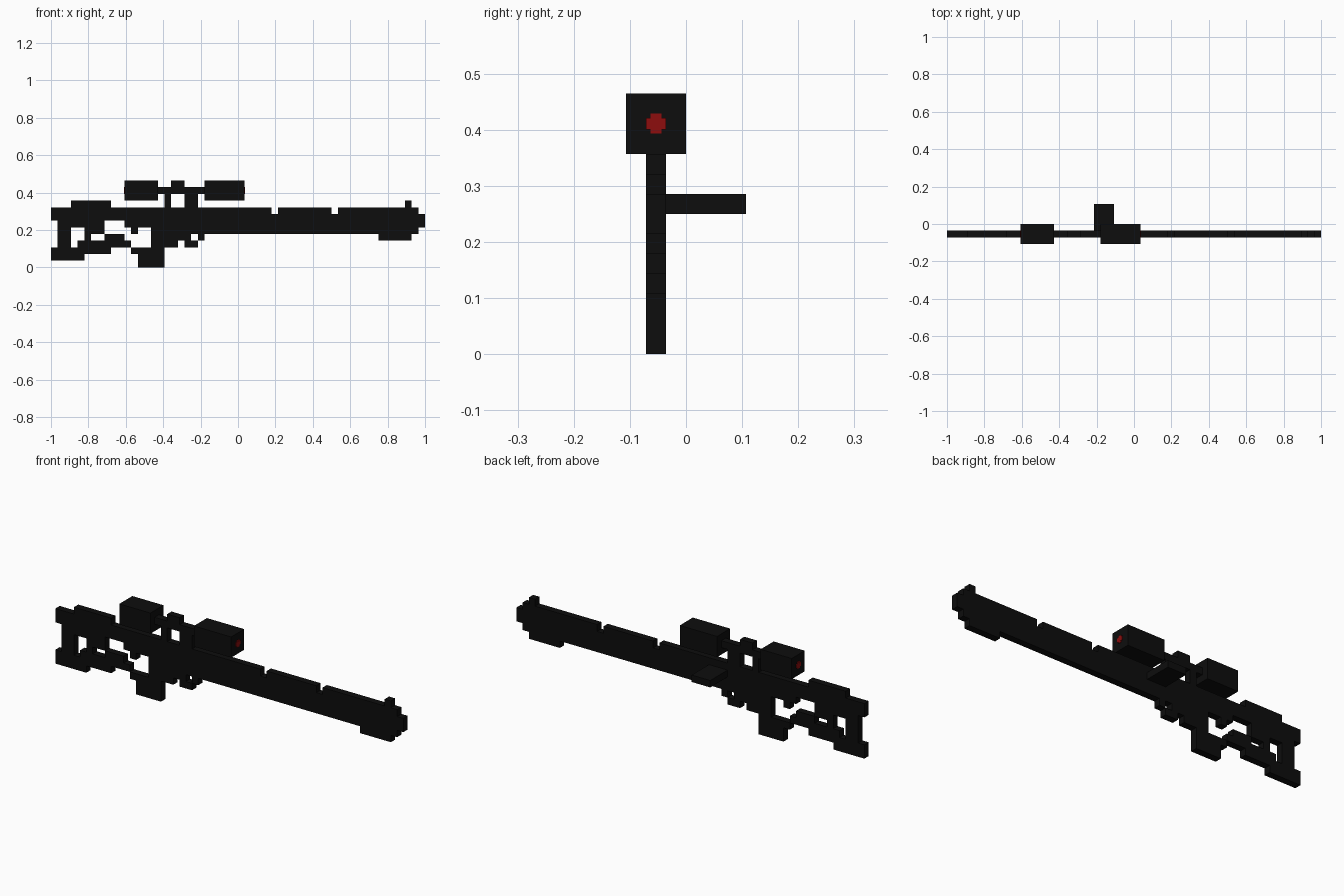
import bpy, bmesh

if "Cube" in bpy.data.objects:
    bpy.data.objects.remove(bpy.data.objects["Cube"])

U = 2 / 56          # one block; x counts blocks from the left end, z from the ground


def material(name, rgb):
    m = bpy.data.materials.new(name)
    m.diffuse_color = (*rgb, 1)
    m.use_nodes = True
    m.node_tree.nodes["Principled BSDF"].inputs["Base Color"].default_value = m.diffuse_color
    return m


BLACK = material("matte black", (0.004, 0.004, 0.004))
RED = material("lens red", (0.27, 0.004, 0.004))


def finish(bm, name, mat):
    bmesh.ops.recalc_face_normals(bm, faces=bm.faces)
    me = bpy.data.meshes.new(name)
    bm.to_mesh(me)
    bm.free()
    me.materials.append(mat)
    ob = bpy.data.objects.new(name, me)
    bpy.context.collection.objects.link(ob)
    return ob


def plate(name, rects, holes=(), y0=-2, y1=-1):
    """Union of block rectangles (x0, x1, z0, z1) minus holes, extruded along y."""
    def cells(rs):
        return {(x, z) for a, b, c, d in rs for x in range(a, b) for z in range(c, d)}
    bm = bmesh.new()
    for x, z in sorted(cells(rects) - cells(holes)):
        bm.faces.new([bm.verts.new(((x + i - 28) * U, y0 * U, (z + k) * U))
                      for i, k in ((0, 0), (1, 0), (1, 1), (0, 1))])
    bmesh.ops.remove_doubles(bm, verts=bm.verts, dist=1e-4)
    ext = bmesh.ops.extrude_face_region(bm, geom=bm.faces[:], use_keep_orig=True)
    moved = [v for v in ext["geom"] if isinstance(v, bmesh.types.BMVert)]
    bmesh.ops.translate(bm, verts=moved, vec=(0, (y1 - y0) * U, 0))
    return finish(bm, name, BLACK)


def box(bm, x, y, z):
    r = bmesh.ops.create_cube(bm, size=1)
    for v in r["verts"]:
        v.co = [a + (b - a) * (c + 0.5) for (a, b), c in zip((x, y, z), v.co)]


# shoulder stock with cheek rest and open frame
plate("stock",
      [(0, 12, 7, 9), (3, 9, 9, 10), (1, 9, 3, 7), (0, 9, 2, 3), (0, 5, 1, 3),
       (9, 12, 3, 4), (8, 11, 4, 5), (11, 12, 6, 7)],
      [(3, 5, 4, 6), (3, 4, 3, 4), (6, 7, 4, 5), (7, 8, 4, 5), (8, 9, 5, 7)])
# pistol grip and trigger
plate("grip", [(13, 17, 0, 2), (12, 17, 2, 3), (15, 18, 3, 5), (12, 13, 5, 6)])
# receiver
plate("receiver", [(12, 33, 6, 8), (12, 33, 8, 9), (15, 33, 5, 6)])
# magazine catch and fore hook
plate("fore_hook", [(18, 21, 4, 5), (18, 19, 3, 4), (20, 22, 3, 4), (22, 23, 4, 5)])
# barrel shroud with notches, muzzle and front sight
plate("barrel", [(33, 55, 5, 9), (55, 56, 6, 8), (49, 54, 4, 5), (53, 54, 9, 10)],
      [(33, 34, 8, 9), (42, 43, 8, 9)])
# side handle
plate("bolt_handle", [(22, 25, 7, 8)], y0=-1, y1=3)
# scope
plate("scope_mounts", [(17, 18, 9, 11), (20, 22, 9, 11)])
plate("scope_tube", [(16, 23, 11, 12), (18, 20, 12, 13)])
plate("scope_eyepiece", [(11, 16, 10, 13)], y0=-3, y1=0)
plate("scope_objective", [(23, 29, 10, 13)], y0=-3, y1=0)

# round red lenses on both scope ends
for name, x, s in (("rear_lens", 11, -1), ("front_lens", 29, 1)):
    bm = bmesh.new()
    for hy, hz, t in ((0.5, 0.28, 0.003), (0.28, 0.5, 0.0025)):
        x0 = (x - 28) * U
        box(bm, sorted((x0, x0 + s * t)), ((-1.5 - hy) * U, (-1.5 + hy) * U),
            ((11.5 - hz) * U, (11.5 + hz) * U))
    finish(bm, name, RED)
